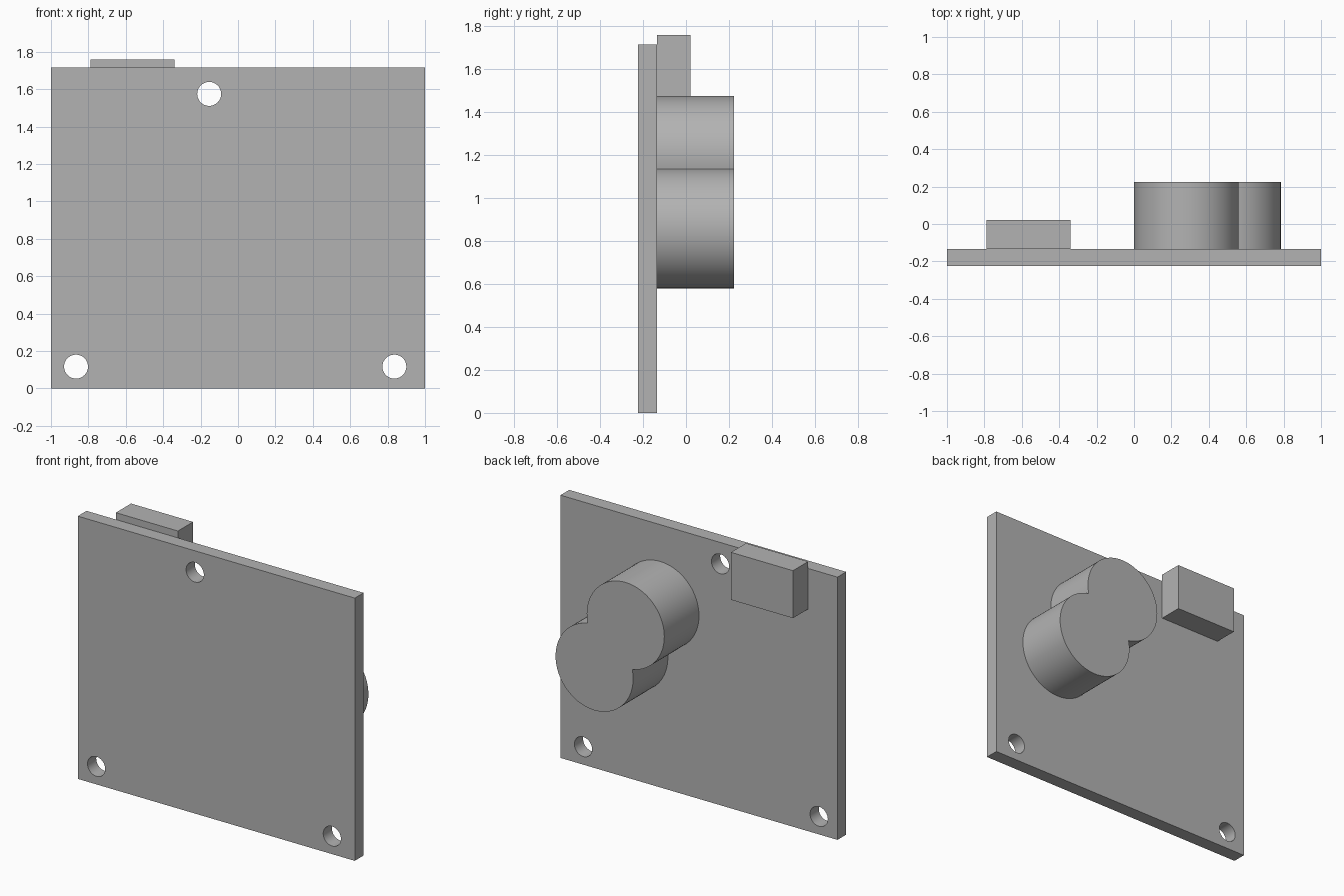
import bpy, bmesh, math
from mathutils import Vector

cube = bpy.data.objects.get("Cube")
if cube:
    bpy.data.objects.remove(cube, do_unlink=True)

# One plain grey for every part
grey = bpy.data.materials.new("plain grey")
grey.use_nodes = True
colour = (0.45, 0.45, 0.45, 1)
grey.diffuse_color = colour
grey.node_tree.nodes["Principled BSDF"].inputs["Base Color"].default_value = colour

FRONT, PLATE_BACK, BOX_BACK, BACK = -0.224, -0.134, 0.022, 0.224


def extrude(name, profile, y0, y1):
    """Prism from an x-z outline, running from y0 to y1."""
    bm = bmesh.new()
    face = bm.faces.new([bm.verts.new((x, y0, z)) for x, z in profile])
    out = bmesh.ops.extrude_face_region(bm, geom=[face], use_keep_orig=True)
    moved = [v for v in out["geom"] if isinstance(v, bmesh.types.BMVert)]
    bmesh.ops.translate(bm, verts=moved, vec=(0, y1 - y0, 0))
    bmesh.ops.recalc_face_normals(bm, faces=bm.faces)
    mesh = bpy.data.meshes.new(name)
    bm.to_mesh(mesh)
    bm.free()
    mesh.materials.append(grey)
    obj = bpy.data.objects.new(name, mesh)
    bpy.context.collection.objects.link(obj)
    return obj


def rect(x0, x1, z0, z1):
    return [(x0, z0), (x1, z0), (x1, z1), (x0, z1)]


def arc(centre, radius, start, end, steps):
    """Points from start towards end, leaving out the end point."""
    return [(centre[0] + radius * math.cos(a), centre[1] + radius * math.sin(a))
            for a in (start + (end - start) * i / steps for i in range(steps))]


def smooth(obj):
    bpy.ops.object.select_all(action="DESELECT")
    obj.select_set(True)
    bpy.context.view_layer.objects.active = obj
    bpy.ops.object.shade_smooth_by_angle(angle=math.radians(30))


# Mounting plate with three through holes
plate = extrude("mounting_plate", rect(-1, 1, 0, 1.715), FRONT, PLATE_BACK)
for i, centre in enumerate([(-0.866, 0.117), (0.836, 0.117), (-0.154, 1.575)]):
    cutter = extrude(f"hole_cutter_{i + 1}", arc(centre, 0.064, 0, math.tau, 48),
                     FRONT - 0.1, PLATE_BACK + 0.1)
    cutter.hide_render = True
    cutter.hide_viewport = True
    cut = plate.modifiers.new(f"hole_{i + 1}", "BOOLEAN")
    cut.operation = "DIFFERENCE"
    cut.solver = "EXACT"
    cut.object = cutter

# Bake the holes into the plate and drop the cutters
bpy.context.view_layer.objects.active = plate
for mod in list(plate.modifiers):
    cutter = mod.object
    bpy.ops.object.modifier_apply(modifier=mod.name)
    bpy.data.objects.remove(cutter, do_unlink=True)
smooth(plate)

# Connector block at the top edge
extrude("connector_block", rect(-0.788, -0.34, 1.45, 1.76), PLATE_BACK, BOX_BACK)

# Two overlapping round housings merged into one figure-eight boss
radius = 0.28
upper, lower = Vector((0.28, 1.195)), Vector((0.505, 0.86))
axis = lower - upper
heading = math.atan2(axis.y, axis.x)
gap = math.acos(axis.length / 2 / radius)
outline = []
for centre, turn in ((upper, heading), (lower, heading + math.pi)):
    outline += arc(centre, radius, turn + gap, turn + math.tau - gap, 64)
smooth(extrude("double_round_housing", outline, PLATE_BACK, BACK))
